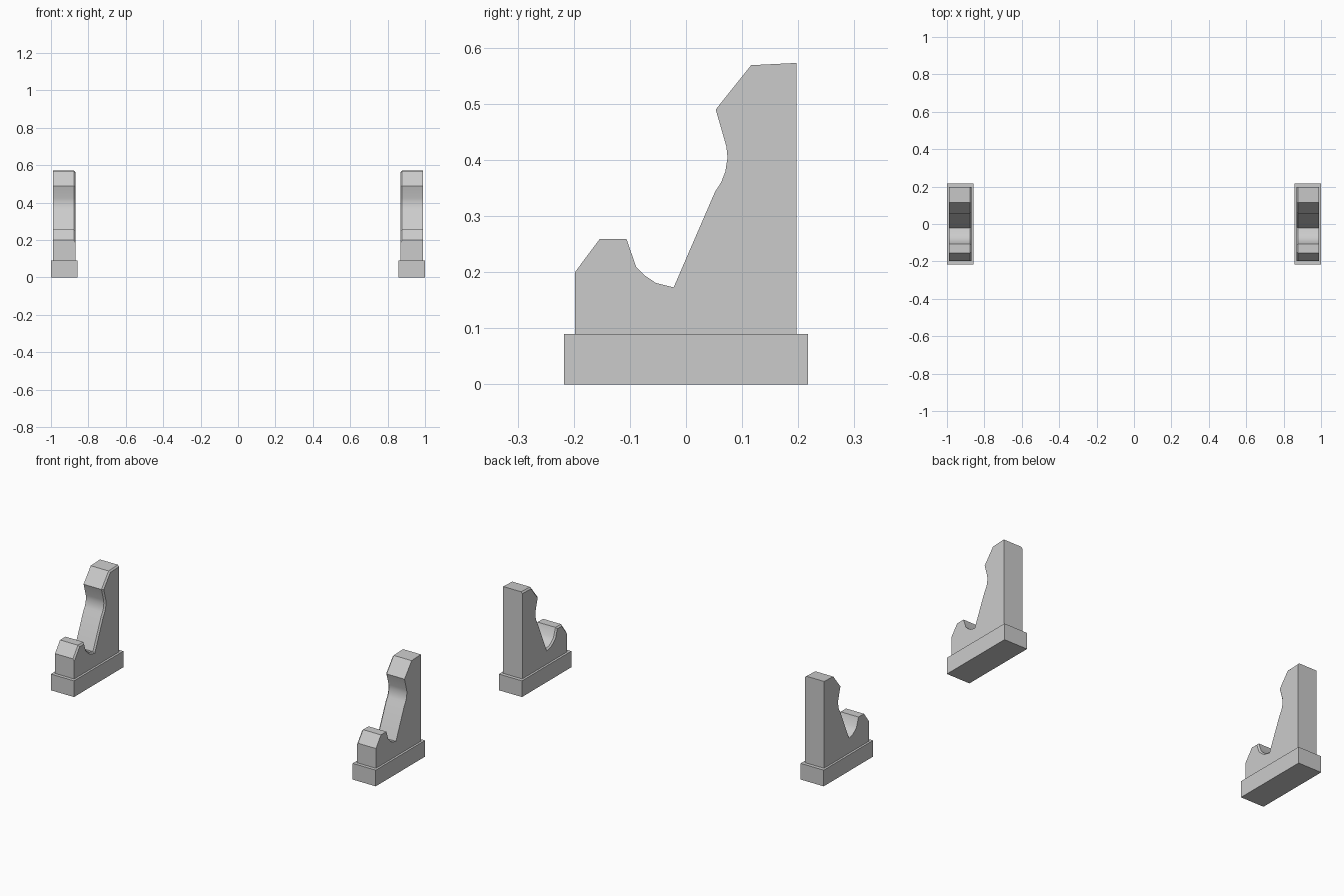
import bpy, bmesh

if "Cube" in bpy.data.objects:
    bpy.data.objects.remove(bpy.data.objects["Cube"])

grey = bpy.data.materials.new("stone_grey")
grey.diffuse_color = (0.6, 0.6, 0.6, 1)
grey.use_nodes = True
grey.node_tree.nodes["Principled BSDF"].inputs["Base Color"].default_value = grey.diffuse_color

# Side outline of the cradle, as (y, z)
PROFILE = [(-0.198, 0.09), (-0.198, 0.20), (-0.154, 0.259), (-0.106, 0.259),
           (-0.089, 0.21), (-0.073, 0.194), (-0.054, 0.181), (-0.022, 0.173),
           (0.052, 0.344), (0.0625, 0.36), (0.07, 0.379), (0.074, 0.404),
           (0.072, 0.424), (0.053, 0.49), (0.116, 0.569), (0.197, 0.573),
           (0.197, 0.09)]
BASE = [(-0.217, 0), (-0.217, 0.09), (0.217, 0.09), (0.217, 0)]


def extrude_profile(name, points, x_in, x_out, chamfer=0):
    """Extrude a (y, z) outline from x_in to x_out, chamfering its upper inner edge."""
    bm = bmesh.new()
    inner = [bm.verts.new((x_in, y, z)) for y, z in points]
    outer = [bm.verts.new((x_out, y, z)) for y, z in points]
    n = len(points)
    bm.faces.new(inner)
    bm.faces.new(outer[::-1])
    for i in range(n):
        j = (i + 1) % n
        bm.faces.new((inner[i], outer[i], outer[j], inner[j]))
    bmesh.ops.recalc_face_normals(bm, faces=bm.faces)
    if chamfer:
        edges = [bm.edges.get((inner[i], inner[i + 1])) for i in range(1, n - 2)]
        bmesh.ops.bevel(bm, geom=edges, offset=chamfer, segments=1, affect='EDGES')
        bmesh.ops.recalc_face_normals(bm, faces=bm.faces)
    mesh = bpy.data.meshes.new(name)
    bm.to_mesh(mesh)
    bm.free()
    mesh.materials.append(grey)
    obj = bpy.data.objects.new(name, mesh)
    bpy.context.collection.objects.link(obj)
    return obj


# Matching pair of supports, chamfered on the sides facing each other
for side, s in (("left", -1), ("right", 1)):
    extrude_profile(side + "_base", BASE, s * 0.858, s * 1.0)
    cradle = extrude_profile(side + "_cradle", PROFILE, s * 0.870, s * 0.988, 0.008)
    bpy.ops.object.select_all(action='DESELECT')
    cradle.select_set(True)
    bpy.context.view_layer.objects.active = cradle
    bpy.ops.object.shade_smooth_by_angle(angle=0.5)
